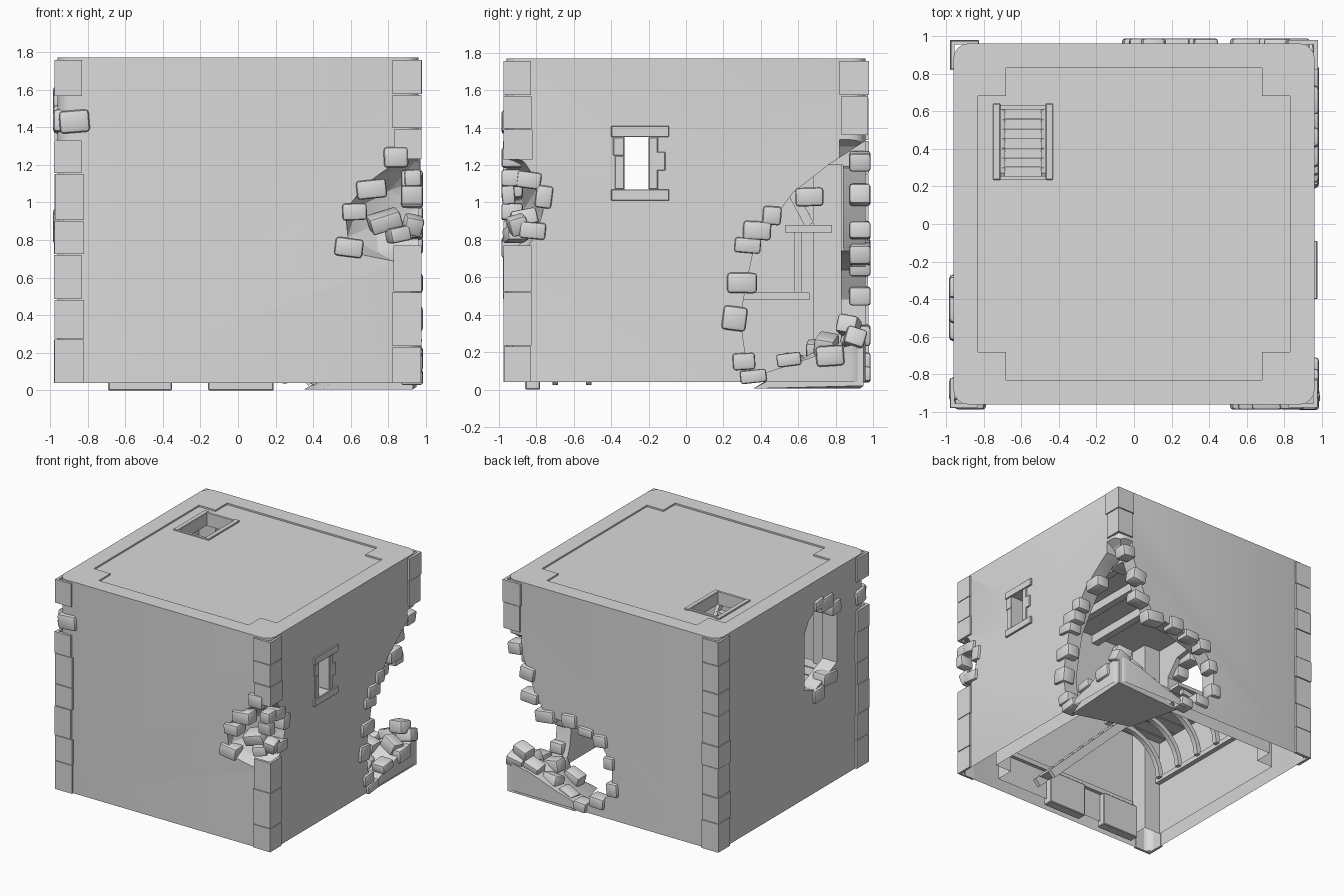
import bpy, bmesh, math, random
from mathutils import Matrix, Vector, Euler

random.seed(4)
if "Cube" in bpy.data.objects:
    bpy.data.objects.remove(bpy.data.objects["Cube"])

GREY = (0.7, 0.7, 0.7, 1)
stone_grey = bpy.data.materials.new("stone_grey")
stone_grey.use_nodes = True
stone_grey.diffuse_color = GREY
stone_grey.node_tree.nodes["Principled BSDF"].inputs["Base Color"].default_value = GREY


def shade(ob):
    activate(ob)
    bpy.ops.object.shade_smooth_by_angle(angle=math.radians(35))


def finish(bm, name, smooth=True):
    bmesh.ops.recalc_face_normals(bm, faces=bm.faces[:])
    mesh = bpy.data.meshes.new(name)
    bm.to_mesh(mesh)
    bm.free()
    mesh.materials.append(stone_grey)
    ob = bpy.data.objects.new(name, mesh)
    bpy.context.collection.objects.link(ob)
    if smooth:
        shade(ob)
    return ob


def activate(ob):
    bpy.ops.object.select_all(action='DESELECT')
    ob.select_set(True)
    bpy.context.view_layer.objects.active = ob


def box(name, x, y, z, bevel=0.0):
    """Box from (min, max) ranges."""
    bm = bmesh.new()
    size = Vector((x[1] - x[0], y[1] - y[0], z[1] - z[0]))
    mid = Vector((sum(x), sum(y), sum(z))) / 2
    bmesh.ops.create_cube(bm, size=1, matrix=Matrix.Translation(mid) @ Matrix.Diagonal(size.to_4d()))
    if bevel:
        bmesh.ops.bevel(bm, geom=bm.edges[:], offset=bevel, segments=1, affect='EDGES', profile=0.5)
    return finish(bm, name)


def prism(name, points, axis, a, b):
    """Extrude a 2D outline along an axis from a to b."""
    place = {'x': lambda u, v: (a, u, v), 'y': lambda u, v: (u, a, v), 'z': lambda u, v: (u, v, a)}[axis]
    bm = bmesh.new()
    face = bm.faces.new([bm.verts.new(place(*p)) for p in points])
    out = bmesh.ops.extrude_face_region(bm, geom=[face])
    step = Vector([(b - a) if axis == k else 0 for k in 'xyz'])
    bmesh.ops.translate(bm, vec=step, verts=[v for v in out['geom'] if isinstance(v, bmesh.types.BMVert)])
    return finish(bm, name, False)


def cut(ob, cutter):
    mod = ob.modifiers.new("cut", 'BOOLEAN')
    mod.operation, mod.solver, mod.object = 'DIFFERENCE', 'EXACT', cutter
    activate(ob)
    bpy.ops.object.modifier_apply(modifier=mod.name)
    bpy.data.objects.remove(cutter)


def stone(name, centre, size, tilt=(0, 0, 0)):
    bm = bmesh.new()
    m = Matrix.Translation(centre) @ Euler(tilt).to_matrix().to_4x4() @ Matrix.Diagonal(Vector(size).to_4d())
    bmesh.ops.create_cube(bm, size=1, matrix=m)
    bmesh.ops.bevel(bm, geom=bm.edges[:], offset=min(size) * 0.17, segments=2, affect='EDGES', profile=0.5)
    return finish(bm, name)


def rim(name, side, items):
    """Rough stones along a wall: (position, height, width, tallness)."""
    for u, z, w, h in items:
        t = random.uniform(-0.14, 0.14)
        s = 1 if side[0] == '+' else -1
        if side[1] == 'x':
            stone(name, (s * 0.925, u, z), (0.115, w, h), (t, 0, 0))
        else:
            stone(name, (u, s * 0.93, z), (w, 0.115, h), (0, t, 0))


def bar(name, start, end, width, thick):
    """Straight timber between two points."""
    p, q = Vector(start), Vector(end)
    bm = bmesh.new()
    rot = (q - p).to_track_quat('X', 'Z').to_matrix().to_4x4()
    m = Matrix.Translation((p + q) / 2) @ rot @ Matrix.Diagonal(Vector(((q - p).length, width, thick, 1)))
    bmesh.ops.create_cube(bm, size=1, matrix=m)
    return finish(bm, name)


# Wall block with rounded corners
bm = bmesh.new()
bmesh.ops.create_cube(bm, size=1, matrix=Matrix.Translation((0, 0, 0.905)) @ Matrix.Diagonal((1.92, 1.92, 1.73, 1)))
upright = [e for e in bm.edges if abs(e.verts[0].co.z - e.verts[1].co.z) > 1]
bmesh.ops.bevel(bm, geom=upright, offset=0.08, segments=4, affect='EDGES', profile=0.5)
walls = finish(bm, "walls", False)

# Cross outline shared by the room and the roof recess
W, N = 0.83, 0.68
cross = [(N, -W), (N, -N), (W, -N), (W, N), (N, N), (N, W),
         (-N, W), (-N, N), (-W, N), (-W, -N), (-N, -N), (-N, -W)]

# Openings: room, roof recess, hatch, breached corner, window, ragged arch, dent
breach_side = [(0.36, 0.07), (0.55, 0.13), (0.75, 0.2), (1.1, 0.3), (1.1, 1.42), (0.96, 1.33),
               (0.76, 1.2), (0.57, 1.05), (0.46, 0.9), (0.36, 0.74), (0.32, 0.55), (0.29, 0.38), (0.32, 0.17)]
breach_back = [(1.1, 0.3), (0.75, 0.23), (0.5, 0.14), (0.28, 0.08), (0.1, 0.15), (0.0, 0.28), (0.0, 0.48),
               (0.1, 0.64), (0.36, 0.72), (0.6, 0.74), (0.7, 0.9), (0.81, 1.18), (0.9, 1.3), (1.1, 1.42)]
ragged_arch = [(-0.58, 1.0), (-0.42, 0.93), (-0.3, 0.88), (-0.16, 0.93), (-0.16, 1.38),
               (-0.22, 1.48), (-0.33, 1.55), (-0.47, 1.53), (-0.58, 1.4)]
bm = bmesh.new()
bmesh.ops.create_icosphere(bm, subdivisions=2, radius=1, matrix=Matrix.Translation((0.97, -0.98, 0.98))
                           @ Matrix.Rotation(-0.4, 4, 'Y') @ Matrix.Diagonal((0.44, 0.22, 0.27, 1)))
cutters = [
    prism("room_cutter", cross, 'z', -0.2, 1.68),
    prism("recess_cutter", cross, 'z', 1.757, 1.9),
    box("hatch_cutter", (-0.71, -0.47), (0.25, 0.62), (1.5, 1.95)),
    prism("side_cutter", breach_side, 'x', 0.82, 1.2),
    prism("back_cutter", breach_back, 'y', 0.82, 1.2),
    box("pillar_cutter", (0.6, 0.84), (0.6, 0.84), (-0.1, 1.2)),
    prism("arch_cutter", ragged_arch, 'x', -1.2, -0.7),
    box("window_cutter", (0.7, 1.2), (-0.33, -0.19), (1.07, 1.35)),
    finish(bm, "dent_cutter", False),
]
for cutter in cutters:
    cutter.hide_render = True
    cut(walls, cutter)

# The wall skins are open underneath
bm = bmesh.new()
bm.from_mesh(walls.data)
under = [f for f in bm.faces if f.calc_center_median().z < 0.05 and f.normal.z < -0.9]
bmesh.ops.delete(bm, geom=under, context='FACES_ONLY')
bm.to_mesh(walls.data)
bm.free()
shade(walls)

# Thin corner quoins, stacked course by course
courses = [(0.04, 0.27), (0.275, 0.48), (0.485, 0.72), (0.725, 0.9), (0.905, 1.15), (1.155, 1.33),
           (1.335, 1.56), (1.565, 1.757)]
stacks = {
    (-1, -1): courses[:6] + courses[7:],
    (-1, 1): courses,
    (1, -1): [(0.04, 0.23), (0.235, 0.52), (0.525, 0.77), (1.23, 1.39), (1.395, 1.57), (1.575, 1.757)],
    (1, 1): [(1.36, 1.57), (1.575, 1.757)],
}
for (sx, sy), stack in stacks.items():
    for span in stack:
        a, b = (0.825 + random.uniform(-0.008, 0.008) for _ in range(2))
        out = 0.976 + random.uniform(-0.003, 0.003)
        ell = [(a, out), (out, out), (out, b), (0.955, b), (0.955, 0.955), (a, 0.955)]
        prism("quoin", [(sx * u, sy * v) for u, v in ell], 'z', *span)

# Rough stones round the breach
rim("breach_stone", '+x', [(0.66, 1.03, 0.15, 0.1), (0.46, 0.93, 0.1, 0.1), (0.38, 0.85, 0.15, 0.1),
    (0.33, 0.77, 0.14, 0.08), (0.3, 0.57, 0.16, 0.11), (0.26, 0.38, 0.13, 0.13), (0.31, 0.15, 0.12, 0.09),
    (0.36, 0.07, 0.14, 0.07), (0.55, 0.16, 0.13, 0.07), (0.77, 0.18, 0.15, 0.11)])
rim("breach_stone", '+y', [(0.87, 1.22, 0.12, 0.1), (0.76, 1.04, 0.13, 0.11), (0.74, 0.85, 0.15, 0.09),
    (0.6, 0.73, 0.17, 0.1), (0.38, 0.75, 0.13, 0.11), (0.23, 0.7, 0.13, 0.07), (0.1, 0.66, 0.12, 0.1),
    (0.02, 0.5, 0.09, 0.1), (-0.01, 0.29, 0.1, 0.11), (0.13, 0.15, 0.13, 0.09), (0.28, 0.08, 0.11, 0.08)])

# Stones round the dent, the ragged arch and the chipped corner
rim("dent_stone", '-y', [(0.84, 1.24, 0.13, 0.11), (0.71, 1.07, 0.16, 0.1), (0.62, 0.95, 0.13, 0.09),
    (0.59, 0.76, 0.15, 0.1), (0.93, 1.13, 0.09, 0.09)])
rim("dent_stone", '+x', [(-0.84, 1.12, 0.13, 0.09), (-0.76, 1.03, 0.09, 0.12), (-0.82, 0.85, 0.14, 0.09),
    (-0.95, 1.04, 0.07, 0.1)])
stone("dent_stone", (0.78, -0.87, 0.9), (0.17, 0.14, 0.09), (0.2, -0.3, 0.1))
stone("dent_stone", (0.85, -0.91, 0.83), (0.11, 0.12, 0.08), (0, -0.2, 0.3))
stone("dent_stone", (0.93, -0.9, 0.88), (0.1, 0.1, 0.1), (0.3, 0.2, 0.2))
rim("arch_stone", '-x', [(-0.44, 1.54, 0.17, 0.11), (-0.56, 1.46, 0.12, 0.11), (-0.34, 1.57, 0.11, 0.08),
    (-0.48, 0.91, 0.18, 0.1), (-0.34, 0.83, 0.14, 0.11)])
rim("chipped_corner_stone", '-y', [(-0.87, 1.43, 0.16, 0.12)])
rim("chipped_corner_stone", '-x', [(-0.88, 1.43, 0.12, 0.12)])

# Window surround
for span in ((1.35, 1.41), (1.01, 1.07)):
    box("window_slab", (0.84, 0.975), (-0.4, -0.09), span, 0.004)
for y, z in (((-0.39, -0.33), (1.25, 1.35)), ((-0.38, -0.33), (1.07, 1.25)), ((-0.2, -0.15), (1.07, 1.35)),
             ((-0.17, -0.11), (1.17, 1.27))):
    box("window_jamb", (0.86, 0.97), y, z, 0.004)

# Rubble heap in the broken corner
bm = bmesh.new()
for p in [(0.95, 0.95, 0.02), (0.95, 0.95, 0.24), (0.35, 0.93, 0.005), (0.93, 0.36, 0.005), (0.45, 0.5, 0.005),
          (0.78, 0.78, 0.26), (0.6, 0.94, 0.14), (0.94, 0.62, 0.14), (0.62, 0.66, 0.15)]:
    bm.verts.new(p)
bmesh.ops.convex_hull(bm, input=bm.verts[:])
finish(bm, "rubble_heap")
for x, y, z in [(0.9, 0.9, 0.27), (0.76, 0.88, 0.24), (0.87, 0.75, 0.24), (0.7, 0.7, 0.21), (0.6, 0.86, 0.17),
                (0.56, 0.64, 0.12), (0.74, 0.58, 0.13), (0.45, 0.88, 0.09), (0.86, 0.87, 0.34)]:
    stone("rubble_stone", (x, y, z), (0.14, 0.11, 0.1), [random.uniform(-0.35, 0.35) for _ in range(3)])

# Hatch frame and the ladder below it
for x in ((-0.75, -0.71), (-0.47, -0.43)):
    box("hatch_rail", x, (0.235, 0.64), (1.66, 1.768), 0.004)
for y in ((0.235, 0.255), (0.61, 0.63)):
    box("hatch_end", (-0.71, -0.47), y, (1.66, 1.766))
for x in (-0.7, -0.48):
    bar("ladder_rail", (x, 0.25, 1.66), (x, 0.66, 0.88), 0.03, 0.05)
for i in range(8):
    t = (i + 0.5) / 8
    y, z = 0.25 + 0.41 * t, 1.66 - 0.78 * t
    box("ladder_rung", (-0.7, -0.48), (y - 0.025, y + 0.025), (z - 0.012, z + 0.012))

# Ceiling joists
for x in (-0.3, 0.0, 0.3, 0.6):
    box("ceiling_joist", (x - 0.03, x + 0.03), (-0.83, 0.83), (1.61, 1.69))

# Broken upper floor: planks, ledges and curved braces
for i in range(7):
    box("floor_plank", (-0.83, -0.35 + random.uniform(-0.06, 0.06)), (-0.72 + i * 0.12, -0.61 + i * 0.12), (0.85, 0.88))
box("landing", (-0.83, -0.3), (0.53, 0.78), (0.84, 0.88))
box("landing_post", (-0.4, -0.36), (0.58, 0.62), (0.52, 0.84))
box("wall_ledge", (-0.84, -0.79), (-0.68, 0.66), (0.48, 0.52))
box("wall_ledge", (-0.66, 0.6), (-0.84, -0.8), (0.28, 0.32))
arc = [math.pi / 2 * k / 6 for k in range(7)]
outer = [(-0.42 - 0.38 * math.cos(a), 0.5 + 0.35 * math.sin(a)) for a in arc]
inner = [(-0.42 - 0.34 * math.cos(a), 0.5 + 0.31 * math.sin(a)) for a in reversed(arc)]
for i in range(4):
    y = -0.62 + i * 0.23
    shade(prism("curved_brace", outer + inner, 'y', y - 0.02, y + 0.02))

# Stair along the front wall, and footing piers
for y in (-0.7, -0.52):
    bar("stair_stringer", (0.4, y, 0.05), (-0.4, y, 0.84), 0.03, 0.07)
for i in range(8):
    x, z = 0.35 - i * 0.1, 0.11 + i * 0.099
    box("stair_tread", (x - 0.05, x + 0.03), (-0.7, -0.52), (z, z + 0.02))
for x in ((-0.69, -0.35), (-0.16, 0.19)):
    box("footing_pier", x, (-0.86, -0.78), (0, 0.28), 0.006)
